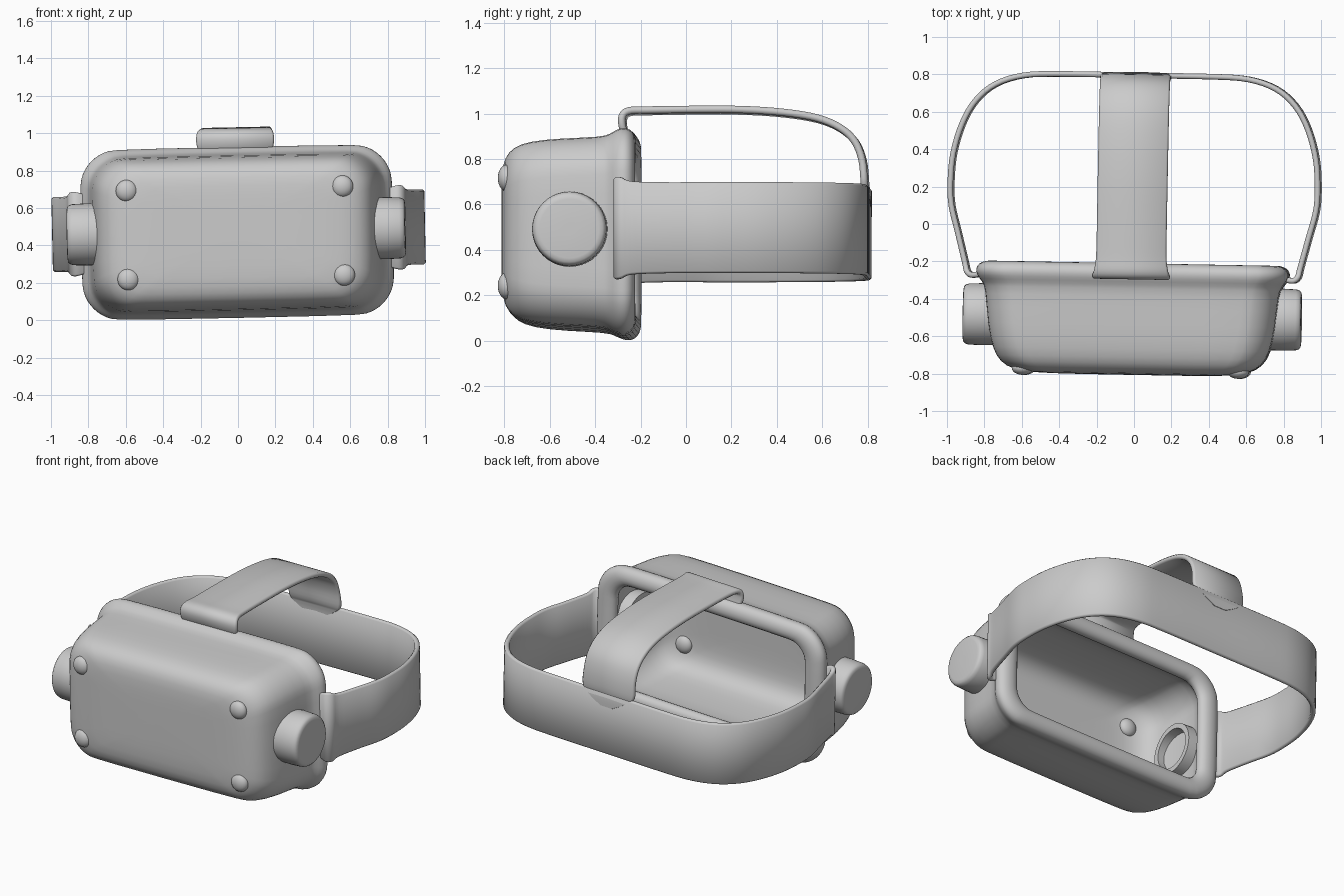
import bpy, bmesh, math
from mathutils import Matrix, Vector

if "Cube" in bpy.data.objects:
    bpy.data.objects.remove(bpy.data.objects["Cube"])

# the whole headset sits very slightly tilted about its centre
PIVOT = Vector((0, 0, 0.47))
TILT = (Matrix.Translation(PIVOT) @ Matrix.Rotation(math.radians(-1.05), 4, 'Z')
        @ Matrix.Rotation(math.radians(-1.2), 4, 'Y') @ Matrix.Translation(-PIVOT))


def finish(name, bm, angle=40, subdiv=0):
    bmesh.ops.recalc_face_normals(bm, faces=bm.faces)
    bm.transform(TILT)
    me = bpy.data.meshes.new(name)
    bm.to_mesh(me)
    bm.free()
    ob = bpy.data.objects.new(name, me)
    bpy.context.collection.objects.link(ob)
    if subdiv:
        m = ob.modifiers.new("smooth", 'SUBSURF')
        m.levels = m.render_levels = subdiv
    bpy.ops.object.select_all(action='DESELECT')
    ob.select_set(True)
    bpy.context.view_layer.objects.active = ob
    bpy.ops.object.shade_smooth_by_angle(angle=math.radians(angle))
    return ob


def loft(rings):
    bm = bmesh.new()
    rows = [[bm.verts.new(p) for p in r] for r in rings]
    n = len(rows[0])
    for a, b in zip(rows, rows[1:]):
        for i in range(n):
            j = (i + 1) % n
            bm.faces.new((a[i], a[j], b[j], b[i]))
    bm.faces.new(rows[0])
    bm.faces.new(rows[-1][::-1])
    return bm


def rounded_rect(y, hx, z0, z1, r, seg=6):
    pts = []
    corners = ((hx - r, z1 - r), (r - hx, z1 - r), (r - hx, z0 + r), (hx - r, z0 + r))
    for k, (cx, cz) in enumerate(corners):
        for i in range(seg + 1):
            a = math.pi / 2 * (k + i / seg)
            pts.append((cx + r * math.cos(a), y, cz + r * math.sin(a)))
    return pts


def spline(pts, steps=4):
    out = []
    for i in range(len(pts) - 1):
        p0, p1 = Vector(pts[max(i - 1, 0)]), Vector(pts[i])
        p2, p3 = Vector(pts[i + 1]), Vector(pts[min(i + 2, len(pts) - 1)])
        for k in range(steps):
            t = k / steps
            out.append(0.5 * (2 * p1 + (p2 - p0) * t + (2 * p0 - 5 * p1 + 4 * p2 - p3) * t * t
                              + (3 * p1 - p0 - 3 * p2 + p3) * t ** 3))
    return out + [Vector(pts[-1])]


def ribbon(name, pts, half_thick, place):
    """Sweep a thin rounded strip along (u, v, half width) points."""
    path = spline(pts)
    rings = []
    for i, p in enumerate(path):
        d = (path[min(i + 1, len(path) - 1)] - path[max(i - 1, 0)]).to_2d().normalized()
        nrm = Vector((-d.y, d.x))
        w, t, c = p.z, half_thick, half_thick * 0.6
        sec = ((t, w - c), (t - c, w), (c - t, w), (-t, w - c),
               (-t, c - w), (c - t, -w), (t - c, -w), (t, c - w))
        rings.append([place(*(p.to_2d() + nrm * a), b) for a, b in sec])
    return finish(name, loft(rings), 50)


# hollow visor shell: outer skin, rolled rear flange, then the inner skin
outer = [(-.805, .50, .22, .73, .10), (-.79, .63, .14, .80, .16), (-.75, .70, .092, .845, .18),
         (-.68, .742, .066, .87, .19), (-.55, .77, .052, .882, .19), (-.36, .785, .045, .888, .19)]
flange = [(-.325, .80, .032, .90, .20), (-.29, .832, .014, .924, .21), (-.255, .840, .008, .93, .21),
          (-.225, .825, .025, .915, .20), (-.208, .785, .06, .878, .17), (-.210, .73, .10, .838, .14),
          (-.235, .695, .125, .81, .12), (-.275, .695, .125, .81, .12), (-.30, .74, .08, .85, .16)]
g = 0.016
inner = [(y + (g if y < -.7 else 0), hx - g, z0 + g, z1 - g, r - g) for y, hx, z0, z1, r in outer[::-1]]
caps = [(-.807, .25, .36, .60, .06)], [(-.791, .25, .36, .60, .06)]
finish("visor_shell", loft([rounded_rect(*s) for s in caps[0] + outer + flange + inner + caps[1]]), 60, 1)

# side knobs: rounded caps outside, open tubes inside the shell
knob = [(.85, .02), (.85, .13), (.69, .13), (.69, .163), (.80, .166), (.875, .163),
        (.893, .157), (.902, .147), (.905, .13), (.905, .02)]
for s, side in ((-1, "left"), (1, "right")):
    rings = [[(s * x, -.497 + r * math.cos(a), .475 + r * math.sin(a))
              for a in (math.tau * i / 40 for i in range(40))] for x, r in knob]
    finish("knob_" + side, loft(rings), 40)

# four tracking camera domes on the front corners
for sx in (-1, 1):
    for sz in (-1, 1):
        bm = bmesh.new()
        bmesh.ops.create_uvsphere(bm, u_segments=24, v_segments=14, radius=.058)
        bmesh.ops.scale(bm, vec=(1, .65, 1), verts=bm.verts)
        bmesh.ops.translate(bm, vec=(sx * .577, -.780, .467 + sz * .237), verts=bm.verts)
        finish("camera_dome", bm, 60)

# head band, hooked round the flange at both ends
half = [(.825, -.284, .215), (.862, -.288, .225), (.885, -.268, .222), (.897, -.22, .205),
        (.938, -.06, .20), (.974, .08, .20), (.982, .20, .20), (.970, .36, .20),
        (.925, .52, .20), (.855, .645, .20), (.75, .735, .20), (.60, .784, .20), (.40, .795, .20)]
band = half + [(0, .795, .20)] + [(-x, y, w) for x, y, w in half[::-1]]
ribbon("head_band", band, .015, lambda u, v, w: (u, v, .478 + w))

# top strap from the flange over the head, tapering into the back of the band
top = [(-.265, .90, .195), (-.278, .945, .207), (-.277, .985, .207), (-.25, 1.008, .198),
       (-.17, 1.012, .188), (.05, 1.015, .187), (.25, 1.014, .187), (.43, 1.002, .187),
       (.58, .977, .187), (.68, .935, .187), (.745, .875, .187), (.778, .79, .187),
       (.788, .69, .187), (.795, .64, .14), (.797, .59, .05)]
ribbon("top_strap", top, .016, lambda u, v, w: (w, u, v))
